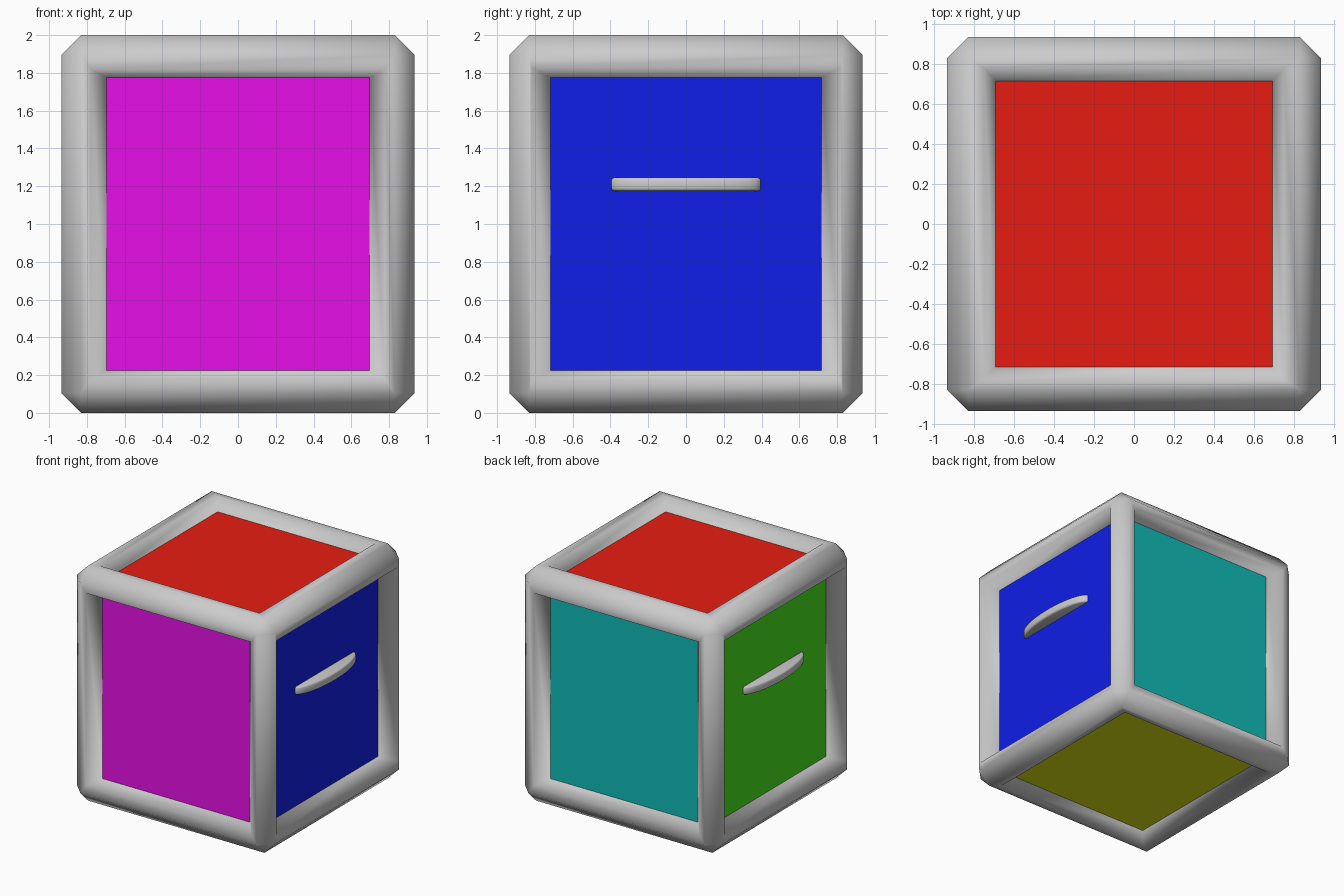
import bpy, bmesh, math
from mathutils import Vector

if "Cube" in bpy.data.objects:
    bpy.data.objects.remove(bpy.data.objects["Cube"])

CENTRE = Vector((0, 0, 1.0))
HALF = Vector((0.935, 0.935, 1.0))


def make_object(name, bm, color=None, smooth=False):
    bmesh.ops.recalc_face_normals(bm, faces=bm.faces)
    me = bpy.data.meshes.new(name)
    bm.to_mesh(me)
    bm.free()
    for p in me.polygons:
        p.use_smooth = smooth
    ob = bpy.data.objects.new(name, me)
    bpy.context.collection.objects.link(ob)
    if color:
        mat = bpy.data.materials.new(name + "_color")
        mat.diffuse_color = (*color, 1)
        mat.use_nodes = True
        mat.node_tree.nodes["Principled BSDF"].inputs["Base Color"].default_value = mat.diffuse_color
        me.materials.append(mat)
    return ob


# per axis: half sizes of the rim's inner lip, and of the recessed panel with its depth
LIP = [Vector((0.935, 0.82, 0.83)), Vector((0.78, 0.935, 0.82)), Vector((0.75, 0.78, 1.0))]
PANEL = [Vector((0.815, 0.718, 0.775)), Vector((0.695, 0.832, 0.775)), Vector((0.693, 0.716, 0.905))]

# frame: chamfered box whose six faces sink into open windows
bm = bmesh.new()
bmesh.ops.create_cube(bm, size=2)
for v in bm.verts:
    v.co = Vector([c * h for c, h in zip(v.co, HALF)])
bmesh.ops.bevel(bm, geom=bm.edges[:], offset=0.105, segments=1,
                affect='EDGES', profile=0.5)
bm.normal_update()
windows = []
for f in bm.faces:
    for axis in range(3):
        if abs(f.normal[axis]) > 0.99:
            windows.append((f, axis))
for f, axis in windows:
    for sizes in (LIP[axis], PANEL[axis]):
        bmesh.ops.inset_individual(bm, faces=[f], thickness=0.02)
        for v in f.verts:
            v.co = Vector([math.copysign(s, c) for s, c in zip(sizes, v.co)])
bmesh.ops.delete(bm, geom=[f for f, _ in windows], context='FACES')
frame = make_object("frame", bm, smooth=True)
frame.location = CENTRE


# coloured panels, one per side
def panel(name, axis, sign, color):
    size = PANEL[axis]
    a, b = [i for i in range(3) if i != axis]
    bm = bmesh.new()
    verts = []
    for sa, sb in ((-1, -1), (1, -1), (1, 1), (-1, 1)):
        co = Vector((0, 0, 0))
        co[axis], co[a], co[b] = sign * size[axis], sa * size[a], sb * size[b]
        verts.append(bm.verts.new(co))
    face = bm.faces.new(verts)
    face.normal_update()
    ob = make_object(name, bm, color)
    ob.location = CENTRE
    if ob.data.polygons[0].normal[axis] * sign < 0:
        ob.data.flip_normals()


panel("front_panel", 1, -1, (0.8, 0.005, 0.8))
panel("back_panel", 1, 1, (0.005, 0.5, 0.48))
panel("right_panel", 0, 1, (0.005, 0.013, 0.8))
panel("left_panel", 0, -1, (0.06, 0.75, 0.01))
panel("top_panel", 2, 1, (0.8, 0.012, 0.006))
panel("bottom_panel", 2, -1, (0.7, 0.8, 0.005))


# bowed grip handles on the two sides
def handle(name, sign):
    bm = bmesh.new()
    n = 16
    verts = []
    for i in range(n + 1):
        t = math.pi * i / n
        verts.append(bm.verts.new((sign * (0.81 + 0.11 * math.sin(t)), -0.4 * math.cos(t), 1.175)))
    face = bm.faces.new(verts)
    ext = bmesh.ops.extrude_face_region(bm, geom=[face])
    for v in ext["geom"]:
        if isinstance(v, bmesh.types.BMVert):
            v.co.z += 0.07
    ob = make_object(name, bm, smooth=True)
    mod = ob.modifiers.new("soft_edges", 'BEVEL')
    mod.width = 0.015
    mod.segments = 2
    mod.limit_method = 'ANGLE'
    mod.angle_limit = math.radians(50)


handle("right_handle", 1)
handle("left_handle", -1)
